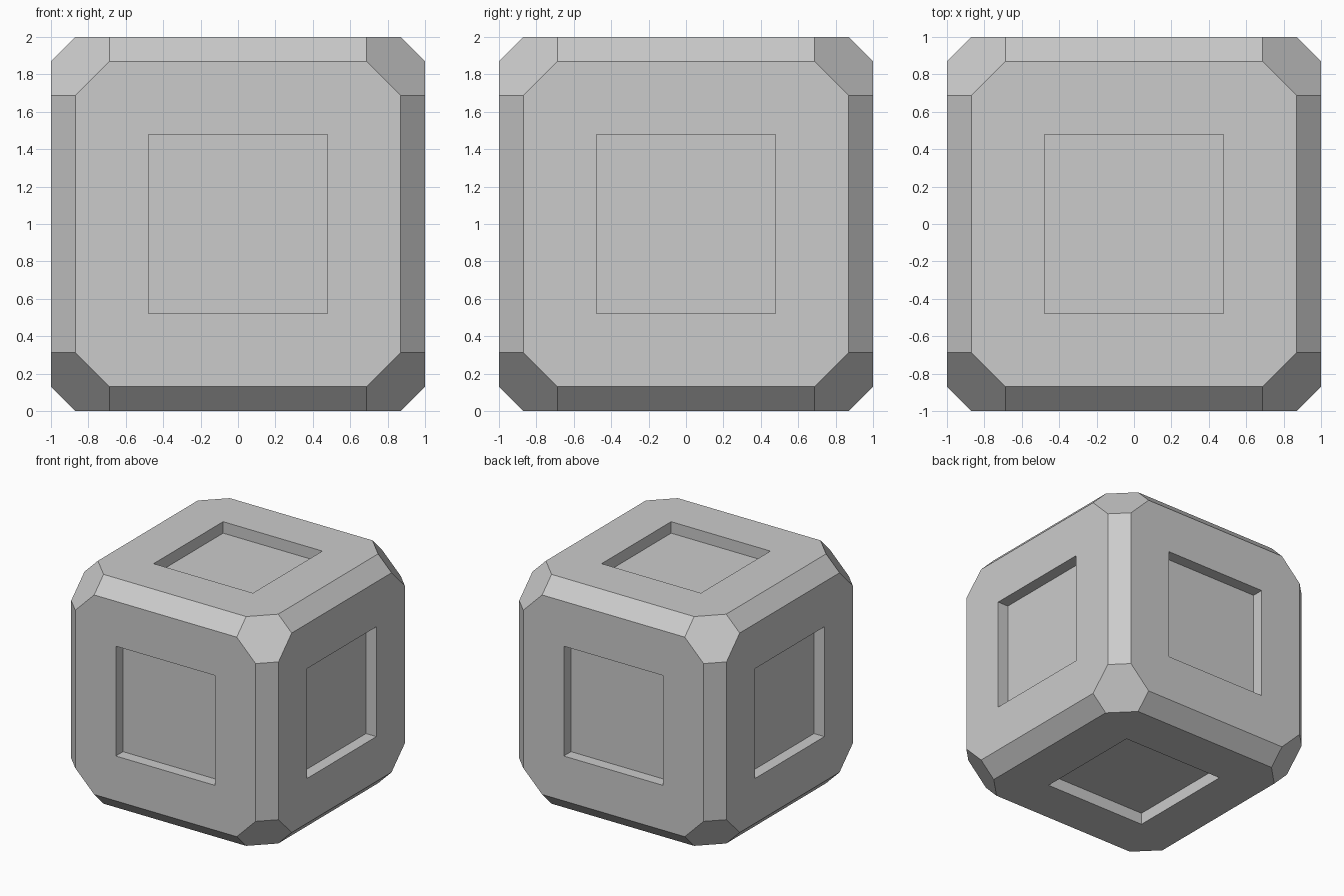
import bpy, bmesh
from itertools import permutations, product
from mathutils import Vector, Matrix

if "Cube" in bpy.data.objects:
    bpy.data.objects.remove(bpy.data.objects["Cube"])

BEVEL, CORNER = 0.87, 0.688      # where edge chamfers and corner cuts begin
HALF, DEPTH = 0.479, 0.10        # recess half width and depth
LIFT = Vector((0, 0, 1))


def add_object(name, bm):
    bmesh.ops.recalc_face_normals(bm, faces=bm.faces)
    mesh = bpy.data.meshes.new(name)
    bm.to_mesh(mesh)
    bm.free()
    obj = bpy.data.objects.new(name, mesh)
    bpy.context.collection.objects.link(obj)
    return obj


# Chamfered cube: hull of every signed permutation of one corner point
bm = bmesh.new()
for p in permutations((1.0, BEVEL, CORNER)):
    for s in product((-1, 1), repeat=3):
        bm.verts.new(Vector(a * b for a, b in zip(p, s)) + LIFT)
bmesh.ops.convex_hull(bm, input=bm.verts)
bmesh.ops.dissolve_limit(bm, angle_limit=0.02, verts=bm.verts, edges=bm.edges)
block = add_object("chamfered_block", bm)

# Square recess cutters, one on each of the six sides
bm = bmesh.new()
for axis in range(3):
    for side in (-1, 1):
        size = [2 * HALF] * 3
        size[axis] = 2 * DEPTH
        centre = LIFT.copy()
        centre[axis] += side
        bmesh.ops.create_cube(bm, size=1, matrix=Matrix.Translation(centre) @ Matrix.Diagonal((*size, 1)))
cutter = add_object("recess_cutter", bm)
cutter.hide_render = True

# Cut the recesses
mod = block.modifiers.new("recesses", 'BOOLEAN')
mod.operation = 'DIFFERENCE'
mod.solver = 'EXACT'
mod.object = cutter
bpy.context.view_layer.objects.active = block
bpy.ops.object.modifier_apply(modifier=mod.name)
bpy.data.objects.remove(cutter)
